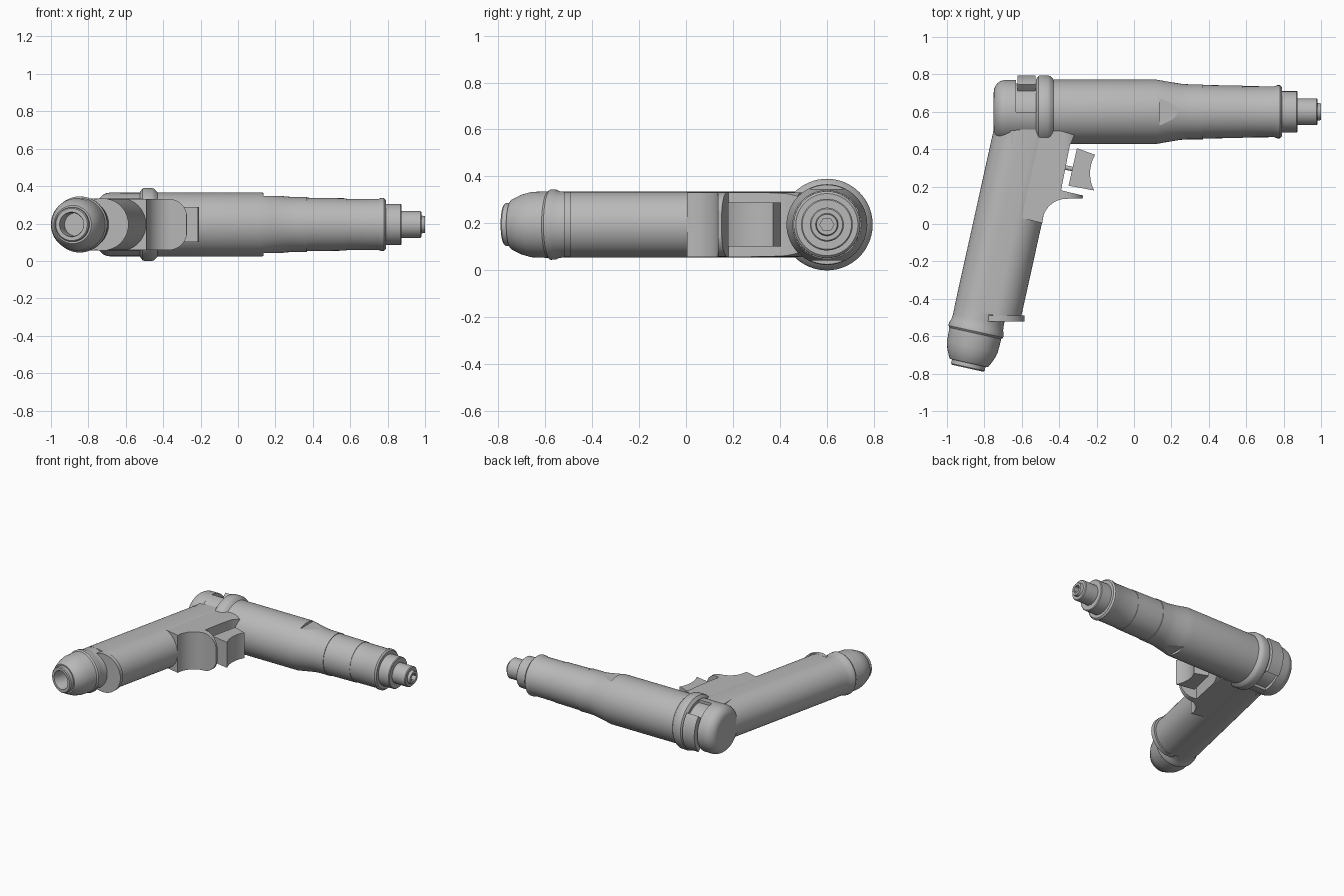
import bpy, bmesh, math
from mathutils import Matrix, Vector

if "Cube" in bpy.data.objects:
    bpy.data.objects.remove(bpy.data.objects["Cube"])

grey = bpy.data.materials.new("tool grey")
grey.use_nodes = True
COLOUR = (0.48, 0.48, 0.48, 1)
grey.diffuse_color = COLOUR
grey.node_tree.nodes["Principled BSDF"].inputs["Base Color"].default_value = COLOUR

MID = 0.195
BARREL = Matrix.Translation((0, 0.6, MID))
# Grip frame: local x runs down the grip axis, local y towards the trigger side
TILT = math.radians(12.5)
DOWN = Vector((-math.sin(TILT), -math.cos(TILT), 0))
SIDE = Vector((math.cos(TILT), -math.sin(TILT), 0))
GRIP = Matrix.Translation((-0.845, -0.57, MID)) @ Matrix((DOWN, SIDE, DOWN.cross(SIDE))).transposed().to_4x4()


def finish(name, bm, frame=Matrix(), smooth=True):
    bmesh.ops.transform(bm, matrix=frame, verts=bm.verts)
    bmesh.ops.remove_doubles(bm, verts=bm.verts, dist=1e-5)
    bmesh.ops.recalc_face_normals(bm, faces=bm.faces)
    mesh = bpy.data.meshes.new(name)
    bm.to_mesh(mesh)
    bm.free()
    mesh.materials.append(grey)
    ob = bpy.data.objects.new(name, mesh)
    bpy.context.collection.objects.link(ob)
    if smooth:
        bpy.ops.object.select_all(action='DESELECT')
        ob.select_set(True)
        bpy.context.view_layer.objects.active = ob
        bpy.ops.object.shade_smooth_by_angle(angle=math.radians(28))
    return ob


def lathe(name, profile, frame, steps=64):
    """Spin (x, radius) points round the local x axis."""
    bm = bmesh.new()
    verts = [bm.verts.new((x, r, 0)) for x, r in profile]
    edges = [bm.edges.new(pair) for pair in zip(verts, verts[1:])]
    bmesh.ops.spin(bm, geom=verts + edges, cent=(0, 0, 0), axis=(1, 0, 0),
                   angle=math.tau, steps=steps)
    return finish(name, bm, frame)


def prism(name, outline, direction, frame=Matrix(), smooth=True):
    """Extrude a closed outline of 3D points along a direction."""
    bm = bmesh.new()
    face = bm.faces.new([bm.verts.new(p) for p in outline])
    top = bmesh.ops.extrude_face_region(bm, geom=[face])
    verts = [v for v in top["geom"] if isinstance(v, bmesh.types.BMVert)]
    bmesh.ops.translate(bm, verts=verts, vec=direction)
    return finish(name, bm, frame, smooth)


def slab(name, points, half, smooth=True):
    return prism(name, [(x, y, MID - half) for x, y in points], (0, 0, 2 * half), smooth=smooth)


def arc(cx, cy, r, start, end, steps=24):
    angles = [math.radians(start + (end - start) * i / steps) for i in range(steps + 1)]
    return [(cx + r * math.cos(a), cy + r * math.sin(a)) for a in angles]


def boolean(ob, cutter, operation):
    mod = ob.modifiers.new("shape", 'BOOLEAN')
    mod.operation, mod.object, mod.solver = operation, cutter, 'EXACT'
    cutter.hide_render = True
    cutter.hide_set(True)


def band(name, x0, x1, inner, outer, start, end):
    """Ring segment round the barrel axis; angle 0 points to +y."""
    points = arc(0, 0, outer, start, end) + arc(0, 0, inner, end, start)
    return prism(name, [(x0, y, z) for y, z in points], (x1 - x0, 0, 0), BARREL)


# Barrel: motor body, tapered nose and stepped chuck
body = lathe("barrel_body", [
    (-0.45, 0), (-0.45, 0.172), (0.12, 0.172), (0.17, 0.163), (0.25, 0.15), (0.29, 0.147),
    (0.37, 0.147), (0.37, 0.143), (0.58, 0.14), (0.58, 0.137), (0.75, 0.136),
    (0.765, 0.142), (0.78, 0.142), (0.79, 0.132), (0.79, 0)], BARREL)
for side in (-1, 1):
    flat = prism("nose_flat_cutter", [(0.135, y, MID + side * 0.152) for y in (0.4, 0.8)]
                 + [(0.4, y, MID + side * 0.152) for y in (0.8, 0.4)], (0, 0, side * 0.1), smooth=False)
    boolean(body, flat, 'DIFFERENCE')
chuck = lathe("chuck", [
    (0.78, 0), (0.78, 0.11), (0.87, 0.11), (0.875, 0.105), (0.875, 0.072), (0.975, 0.072),
    (0.98, 0.067), (0.98, 0.048), (1.0, 0.044), (1.0, 0)], BARREL)
socket = prism("hex_socket_cutter", [(0.93, y, z) for y, z in arc(0, 0, 0.03, 0, 300, 5)],
               (0.1, 0, 0), BARREL, False)
boolean(chuck, socket, 'DIFFERENCE')

# Collar and rear cap
lathe("collar", [(-0.525, 0), (-0.525, 0.172), (-0.51, 0.192), (-0.5, 0.195), (-0.46, 0.195),
                 (-0.447, 0.19), (-0.43, 0.172), (-0.43, 0)], BARREL)
rounding = [(x, r) for x, r in arc(-0.685, 0.105, 0.065, 180, 90, 10)]
lathe("rear_cap", [(-0.75, 0)] + rounding + [(-0.63, 0.17), (-0.63, 0)], BARREL)

# Reversing ring: recessed core, fixed half and raised lever
lathe("ring_core", [(-0.64, 0), (-0.64, 0.15), (-0.51, 0.15), (-0.51, 0)], BARREL)
band("ring_fixed_half", -0.635, -0.52, 0.1, 0.17, 90, 270)
band("reversing_lever", -0.623, -0.527, 0.14, 0.195, -42, 42)

# Grip: rounded section, deeper on the trigger side
section = arc(0.08, 0, 0.14, -90, 90) + arc(0, 0, 0.14, 90, 270)
prism("grip", [(-1.147, y, z) for y, z in section], (1.047, 0, 0), GRIP)
prism("grip_foot", [(x, -0.52, z) for x, z in arc(-0.725, MID, 0.14, 0, 350, 35)], (0, 0.03, 0))

# Trigger housing with finger rest, rounded when seen from the front
guard = arc(-0.36, 0.005, 0.13, 180, 95, 14)
housing = slab("trigger_housing", [(-0.66, 0.5), (-0.64, 0.04)] + guard + [
    (-0.275, 0.137), (-0.272, 0.152), (-0.39, 0.18), (-0.343, 0.42), (-0.318, 0.475),
    (-0.4, 0.5)], 0.137)
rounded = arc(-0.372, MID + 0.037, 0.1, 90, 0) + arc(-0.372, MID - 0.037, 0.1, 0, -90)
outline = rounded + [(-0.8, MID - 0.137), (-0.8, MID + 0.137)]
limit = prism("housing_limit", [(x, -0.1, z) for x, z in outline], (0, 0.7, 0), smooth=False)
boolean(housing, limit, 'INTERSECT')

# Trigger with hollow finger face, on its stem
hollow = arc(-0.035, 0.27, 0.2, 150, 207, 14)
slab("trigger", [(-0.35, 0.205), (-0.305, 0.405)] + hollow, 0.093)
lathe("trigger_stem", [(0, 0), (0, 0.012), (0.1, 0.012), (0.1, 0)],
      Matrix.Translation((-0.41, 0.312, MID)) @ Matrix.Rotation(-TILT, 4, 'Z'), 24)

# Air inlet at the bottom of the grip, with open bore
lathe("air_inlet", [
    (-0.15, 0), (-0.15, 0.139), (-0.06, 0.139), (-0.03, 0.142), (-0.015, 0.149), (0.005, 0.15),
    (0.015, 0.142), (0.09, 0.139), (0.13, 0.128), (0.172, 0.108), (0.178, 0.102), (0.178, 0.092),
    (0.2, 0.092), (0.206, 0.086), (0.206, 0.066), (0.19, 0.062), (0.1, 0.062), (0.1, 0)], GRIP)
